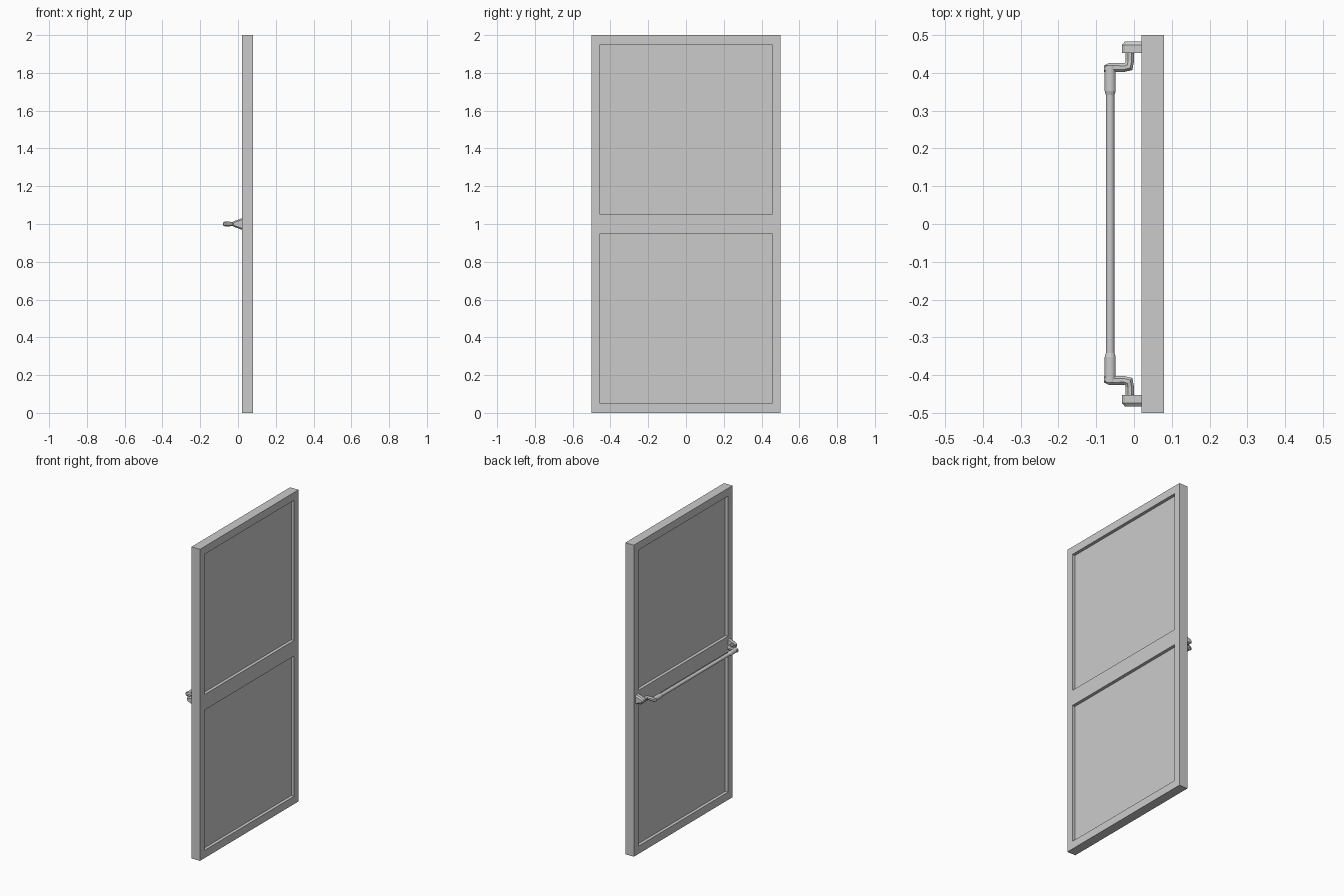
import bpy, bmesh, math
from mathutils import Vector

if "Cube" in bpy.data.objects:
    bpy.data.objects.remove(bpy.data.objects["Cube"])


def finish(bm, name):
    bmesh.ops.recalc_face_normals(bm, faces=bm.faces[:])
    me = bpy.data.meshes.new(name)
    bm.to_mesh(me)
    bm.free()
    ob = bpy.data.objects.new(name, me)
    bpy.context.collection.objects.link(ob)
    return ob


def loft(name, rings, smooth=False):
    """Skin a list of equal-length point rings and cap both ends."""
    bm = bmesh.new()
    loops = [[bm.verts.new(p) for p in r] for r in rings]
    n = len(loops[0])
    for a, b in zip(loops, loops[1:]):
        for i in range(n):
            f = bm.faces.new((a[i], a[(i + 1) % n], b[(i + 1) % n], b[i]))
            f.smooth = smooth
    bm.faces.new(loops[0])
    bm.faces.new(loops[-1])
    return finish(bm, name)


def ring(centre, across, r, n):
    """Ring around centre in the plane of vector 'across' and z."""
    c, u = Vector(centre), Vector(across)
    pts = []
    for i in range(n):
        a = 2 * math.pi * (i + 0.5) / n
        s = r / math.cos(math.pi / n)
        pts.append(c + u * (s * math.cos(a)) + Vector((0, 0, s * math.sin(a))))
    return pts


# Door slab with two recessed panels on both faces
bm = bmesh.new()
bmesh.ops.create_cube(bm, size=1)
for v in bm.verts:
    v.co = Vector((v.co.x * 0.06 + 0.05, v.co.y, v.co.z * 2 + 1))
cuts = [((0, y, 0), (0, 1, 0)) for y in (-0.455, 0.455)]
cuts += [((0, 0, z), (0, 0, 1)) for z in (0.05, 0.95, 1.05, 1.95)]
for co, no in cuts:
    bmesh.ops.bisect_plane(bm, geom=bm.verts[:] + bm.edges[:] + bm.faces[:],
                           plane_co=co, plane_no=no)
bm.normal_update()
panels = [f for f in bm.faces if abs(f.normal.x) > 0.9 and f.calc_area() > 0.5]
for f in bmesh.ops.extrude_discrete_faces(bm, faces=panels)["faces"]:
    dx = -0.02 if f.calc_center_median().x > 0.05 else 0.02
    bmesh.ops.translate(bm, verts=f.verts[:], vec=(dx, 0, 0))
door = finish(bm, "door")

# Push bar
BX = -0.063
loft("push_bar", [ring((BX, y, 1), (1, 0, 0), 0.011, 16) for y in (-0.36, 0.36)], True)

for side, tag in ((1, "left"), (-1, "right")):
    # Tapered wall bracket, chamfered on its outer face
    def outline(y, d):
        return [(0.02, side * y, 0.97 + d), (0.02, side * y, 1.03 - d),
                (-0.024 + d, side * y, 1.014 - d * 0.5), (-0.032 + d, side * y, 1.007 - d * 0.4),
                (-0.032 + d, side * y, 0.993 + d * 0.4), (-0.024 + d, side * y, 0.986 + d * 0.5)]
    loft("bracket_" + tag, [outline(0.453, 0), outline(0.474, 0), outline(0.483, 0.008)])

    # Cranked arm: out of the bracket, round the elbow, over to the bar
    y, h = side * 0.414, 0.7071
    loft("arm_" + tag, [
        ring((-0.011, side * 0.46, 1), (1, 0, 0), 0.011, 8),
        ring((-0.011, y + side * 0.017, 1), (1, 0, 0), 0.011, 8),
        ring((-0.014, y + side * 0.003, 1), (h, -side * h, 0), 0.0135, 8),
        ring((-0.026, y, 1), (0, -side, 0), 0.0115, 8),
        ring((-0.066, y, 1), (0, -side, 0), 0.0125, 8),
        ring((-0.080, y - side * 0.003, 1), (0, -side, 0), 0.008, 8)])

    # Sleeve gripping the end of the bar
    loft("sleeve_" + tag, [ring((BX, side * yy, 1), (1, 0, 0), r, 16)
                           for yy, r in ((0.42, 0.0145), (0.352, 0.0145), (0.342, 0.0115))])
